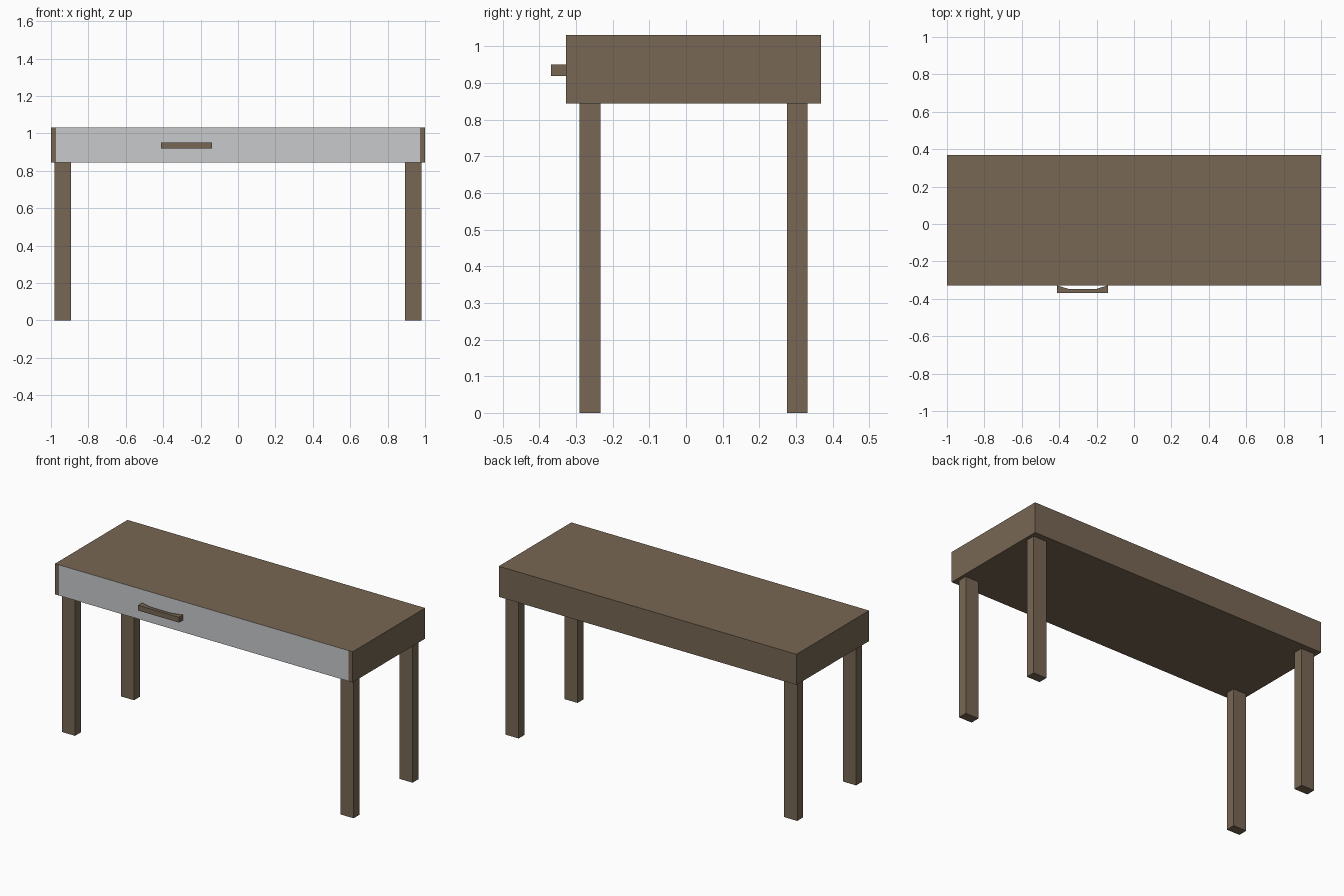
import bpy, bmesh
from mathutils import Vector

if "Cube" in bpy.data.objects:
    bpy.data.objects.remove(bpy.data.objects["Cube"])


def material(name, rgb):
    m = bpy.data.materials.new(name)
    m.diffuse_color = (*rgb, 1.0)
    m.use_nodes = True
    m.node_tree.nodes["Principled BSDF"].inputs["Base Color"].default_value = m.diffuse_color
    return m


WOOD = material("brown wood", (0.185, 0.135, 0.087))
GREY = material("light grey", (0.58, 0.585, 0.60))


def add_object(name, bm, *mats):
    bmesh.ops.recalc_face_normals(bm, faces=bm.faces)
    me = bpy.data.meshes.new(name)
    bm.to_mesh(me)
    bm.free()
    for m in mats:
        me.materials.append(m)
    ob = bpy.data.objects.new(name, me)
    bpy.context.collection.objects.link(ob)
    return ob


def box(lo, hi):
    bm = bmesh.new()
    bmesh.ops.create_cube(bm, size=1)
    lo, hi = Vector(lo), Vector(hi)
    for v in bm.verts:
        v.co = v.co * (hi - lo) + (lo + hi) / 2
    return bm


# Table body, with the grey drawer front cut into its front face
bm = box((-1, -0.328, 0.845), (1, 0.368, 1.031))
front = [f for f in bm.faces if f.normal.y < -0.5 or f.calc_center_median().y < -0.32]
for x in (-0.972, 0.972):
    bmesh.ops.bisect_plane(bm, geom=bm.verts[:] + bm.edges[:] + bm.faces[:],
                           plane_co=(x, 0, 0), plane_no=(1, 0, 0))
for f in bm.faces:
    c = f.calc_center_median()
    if c.y < -0.327 and abs(c.x) < 0.9:
        f.material_index = 1
add_object("table_body", bm, WOOD, GREY)

# Four legs
for row, y0, y1 in (("front", -0.29, -0.233), ("back", 0.276, 0.332)):
    for side, x0, x1 in (("left", -0.98, -0.892), ("right", 0.892, 0.98)):
        add_object(f"{row}_{side}_leg", box((x0, y0, 0), (x1, y1, 0.845)), WOOD)

# Drawer handle: straight front, hollowed back, off centre to the left
profile = [(-0.413, -0.368), (-0.139, -0.368), (-0.139, -0.328),
           (-0.205, -0.348), (-0.347, -0.348), (-0.413, -0.328)]
bm = bmesh.new()
face = bm.faces.new([bm.verts.new((x, y, 0.919)) for x, y in profile])
ext = bmesh.ops.extrude_face_region(bm, geom=[face], use_keep_orig=True)
bmesh.ops.translate(bm, vec=(0, 0, 0.032),
                    verts=[g for g in ext["geom"] if isinstance(g, bmesh.types.BMVert)])
add_object("drawer_handle", bm, WOOD)
